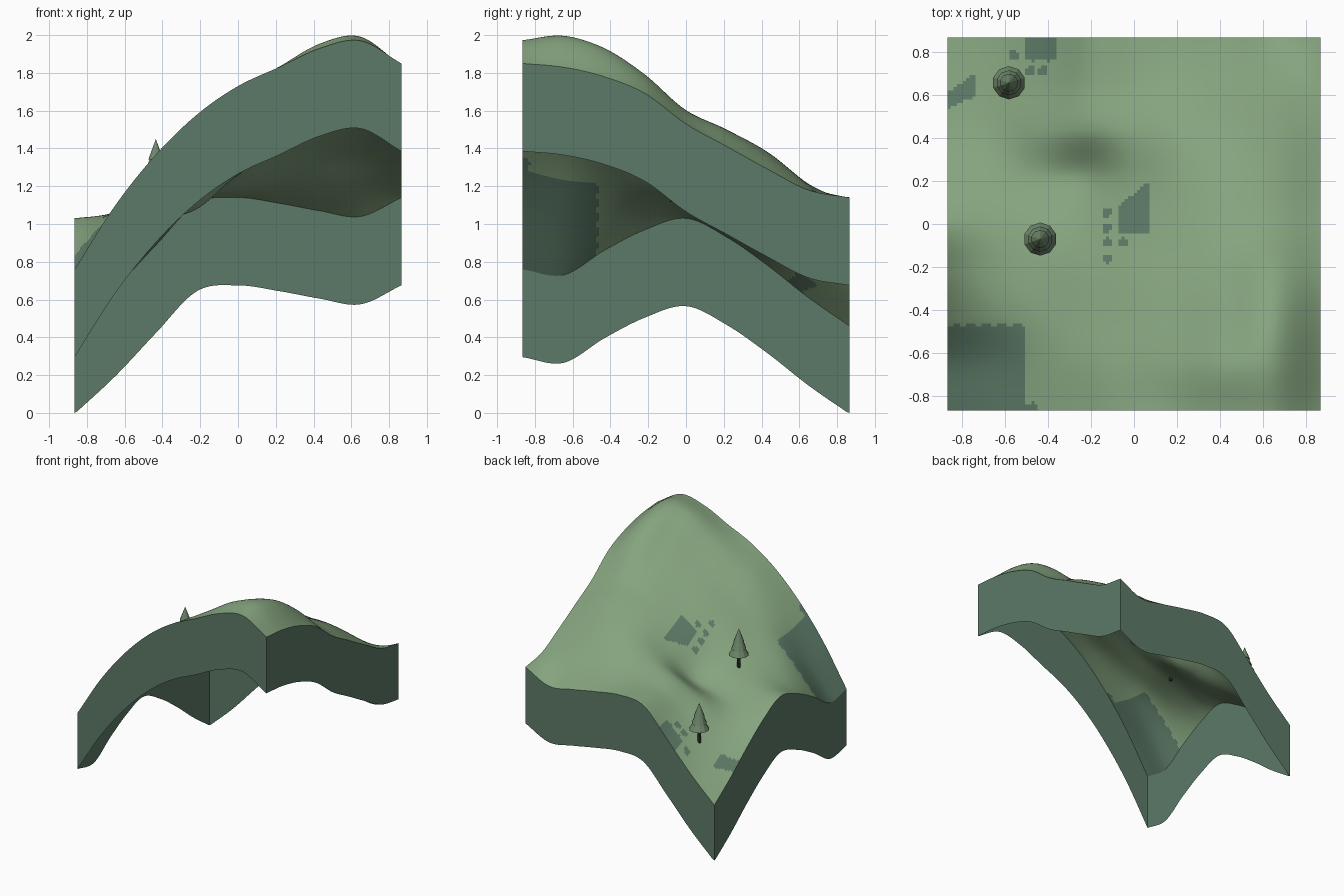
import bpy
import bmesh
import math

default = bpy.data.objects.get("Cube")
if default:
    bpy.data.objects.remove(default, do_unlink=True)

HALF = 0.865      # half width of the square plot
DEPTH = 0.465     # height of the side walls
CELLS = 120       # surface resolution

# Control heights in hundredths: rows run front to back, columns run along +x
HEIGHTS = [
    [76, 110, 137, 158, 173, 183, 193, 197, 185],
    [73, 104, 132, 153, 168, 182, 195, 199, 183],
    [86, 108, 127, 143, 157, 170, 184, 193, 178],
    [97, 107, 119, 134, 148, 159, 170, 179, 169],
    [103, 105, 111, 120, 137, 150, 158, 160, 153],
    [93, 97, 102, 108, 127, 142, 149, 149, 141],
    [78, 89, 104, 117, 125, 134, 138, 136, 129],
    [61, 78, 96, 113, 118, 121, 121, 120, 118],
    [46, 66, 89, 111, 114, 111, 107, 104, 114],
]


def material(name, color):
    mat = bpy.data.materials.new(name)
    mat.use_nodes = True
    mat.diffuse_color = (*color, 1)
    mat.node_tree.nodes["Principled BSDF"].inputs["Base Color"].default_value = (*color, 1)
    return mat


grass = material("grass green", (0.235, 0.37, 0.21))
moss = material("blue green earth", (0.107, 0.195, 0.135))
needles = material("needle green", (0.16, 0.25, 0.15))
bark = material("dark bark", (0.04, 0.055, 0.042))


def spline(values, pos):
    """Smooth curve through evenly spaced values, pos from 0 to 1."""
    ext = [2 * values[0] - values[1], *values, 2 * values[-1] - values[-2]]
    t = min(max(pos, 0), 1) * (len(values) - 1)
    i = min(int(t), len(values) - 2)
    t -= i
    a, b, c, d = ext[i:i + 4]
    return b + t / 2 * (c - a + t * (2 * a - 5 * b + 4 * c - d + t * (3 * (b - c) + d - a)))


def height(x, y):
    u, v = (x + HALF) / (2 * HALF), (y + HALF) / (2 * HALF)
    return spline([spline(row, u) for row in HEIGHTS], v) / 100


def make_object(name, bm, mats, smooth=False):
    mesh = bpy.data.meshes.new(name)
    bm.to_mesh(mesh)
    bm.free()
    for mat in mats:
        mesh.materials.append(mat)
    for poly in mesh.polygons:
        poly.use_smooth = smooth
    obj = bpy.data.objects.new(name, mesh)
    bpy.context.collection.objects.link(obj)
    return obj


SPOTS = [(-.125, .055), (-.125, -.02), (-.12, -.085), (-.125, -.16), (-.05, -.085),
         (-.56, .78), (-.42, .71), (-.48, .71)]


def is_mossy(x, y):
    """Ground patches of the darker colour."""
    ripple = 0.02 * abs((x / 0.072) % 1 * 2 - 1)
    front_corner = x < -.51 and y < -.46 - ripple
    front_tail = x < -.44 and y < -.825 - ripple
    middle = -.075 < x < .07 and -.038 < y < .13 + .8 * (x + .015)
    back = -.51 < x < -.365 and y > .75 + ripple
    side = x < -.73 and .535 + .45 * (x + HALF) < y < .61 + .7 * (x + HALF)
    spot = any(math.hypot(x - a, y - b) < .023 for a, b in SPOTS)
    return front_corner or front_tail or middle or back or side or spot


# Rolling ground surface, open underneath
bm = bmesh.new()
bmesh.ops.create_grid(bm, x_segments=CELLS, y_segments=CELLS, size=HALF)
for vert in bm.verts:
    vert.co.z = height(vert.co.x, vert.co.y)
for face in bm.faces:
    center = face.calc_center_median()
    face.material_index = int(is_mossy(center.x, center.y))
make_object("ground_surface", bm, [grass, moss], smooth=True)


# Side walls hanging from each border, following the ground outline
def make_wall(name, start, end):
    wall = bmesh.new()
    previous = None
    for i in range(CELLS + 1):
        t = i / CELLS
        x = start[0] + (end[0] - start[0]) * t
        y = start[1] + (end[1] - start[1]) * t
        z = height(x, y)
        pair = [wall.verts.new((x, y, z)), wall.verts.new((x, y, max(z - DEPTH, 0)))]
        if previous:
            wall.faces.new((previous[0], previous[1], pair[1], pair[0]))
        previous = pair
    make_object(name, wall, [moss])


corners = [(-HALF, -HALF), (HALF, -HALF), (HALF, HALF), (-HALF, HALF)]
for i, side in enumerate(("front", "left", "back", "right")):
    make_wall(side + "_wall", corners[i], corners[(i + 1) % 4])


# Conifers: a thin trunk under three stacked cones
def add_cone(name, x, y, low, high, r_low, r_high, sides, mat):
    cone = bmesh.new()
    bmesh.ops.create_cone(cone, cap_ends=True, segments=sides, radius1=r_low,
                          radius2=r_high, depth=high - low)
    obj = make_object(name, cone, [mat])
    obj.location = (x, y, (low + high) / 2)


TIERS = [(.10, .19, .077, .025), (.15, .25, .058, .016), (.205, .315, .042, 0)]
for label, x, y in (("back", -.58, .655), ("middle", -.435, -.07)):
    base = height(x, y)
    add_cone(label + "_tree_trunk", x, y, base - .02, base + .12, .014, .012, 8, bark)
    for n, (low, high, wide, narrow) in enumerate(TIERS, 1):
        add_cone(f"{label}_tree_tier_{n}", x, y, base + low, base + high,
                 wide, narrow, 10, needles)
